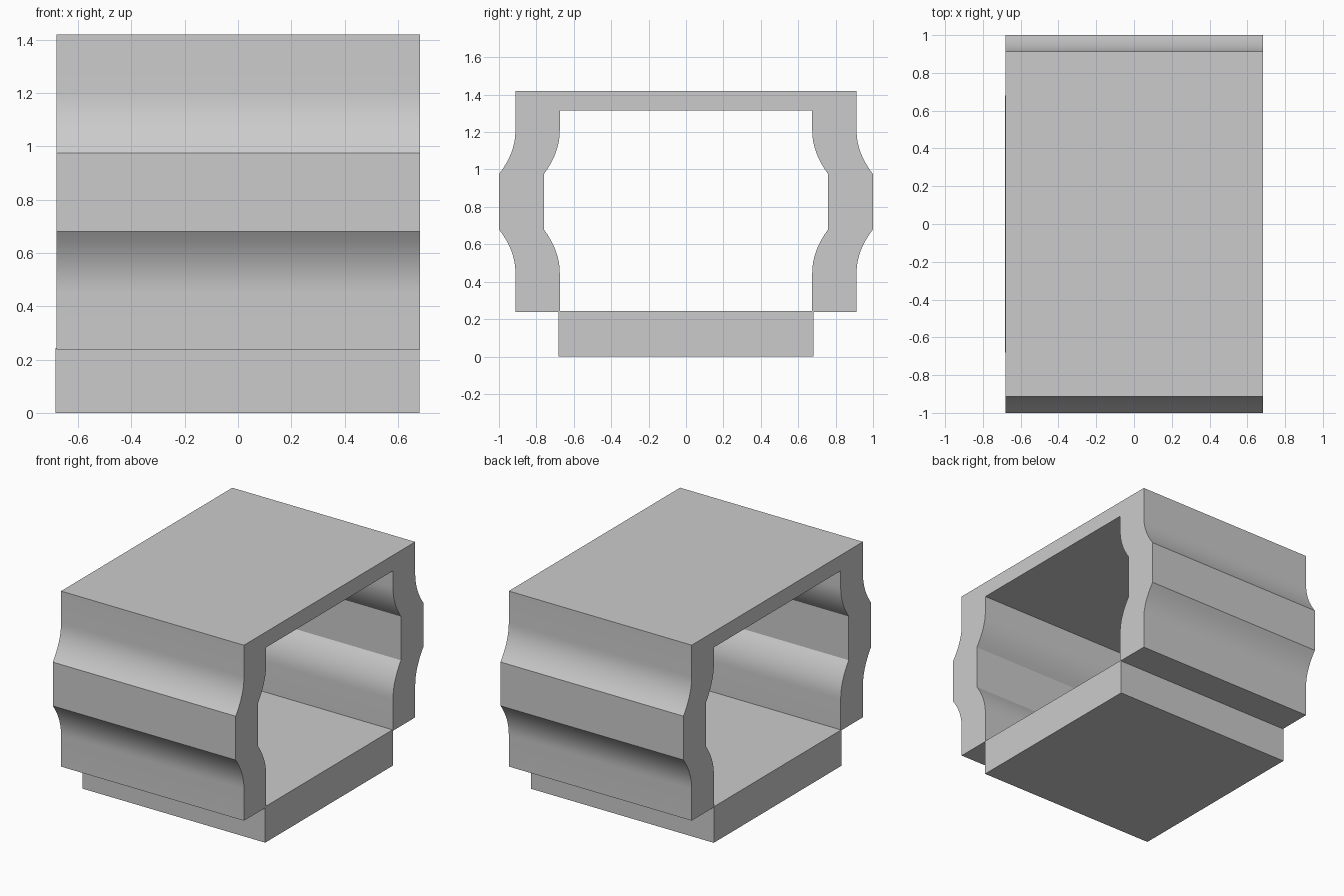
import bpy
import bmesh
from math import radians

# Remove the default cube
cube = bpy.data.objects.get("Cube")
if cube:
    bpy.data.objects.remove(cube, do_unlink=True)

# Single grey material
grey = bpy.data.materials.new("plain grey")
grey.use_nodes = True
colour = (0.6, 0.6, 0.6, 1)
grey.diffuse_color = colour
grey.node_tree.nodes["Principled BSDF"].inputs["Base Color"].default_value = colour


def extrude_profile(name, profile, x0, x1):
    """Extrude a closed (y, z) outline along x."""
    bm = bmesh.new()
    face = bm.faces.new([bm.verts.new((x0, y, z)) for y, z in profile])
    result = bmesh.ops.extrude_face_region(bm, geom=[face])
    moved = [v for v in result["geom"] if isinstance(v, bmesh.types.BMVert)]
    bmesh.ops.translate(bm, verts=moved, vec=(x1 - x0, 0, 0))
    bmesh.ops.recalc_face_normals(bm, faces=bm.faces)
    mesh = bpy.data.meshes.new(name)
    bm.to_mesh(mesh)
    bm.free()
    mesh.materials.append(grey)
    obj = bpy.data.objects.new(name, mesh)
    bpy.context.collection.objects.link(obj)
    bpy.ops.object.select_all(action="DESELECT")
    obj.select_set(True)
    bpy.context.view_layer.objects.active = obj
    bpy.ops.object.shade_smooth_by_angle(angle=radians(20))
    return obj


def wall_line(y, bulge, bottom, top, steps=8):
    """Wall outline from bottom to top with a flat-faced bulge and flared shoulders."""
    ts = [i / steps for i in range(steps + 1)]
    lower = [(y + bulge * t * t, 0.45 + 0.23 * t) for t in ts]
    upper = [(y + bulge * t * t, 1.205 - 0.23 * t) for t in reversed(ts)]
    return [(y, bottom)] + lower + upper + [(y, top)]


def mirrored(line):
    return [(-y, z) for y, z in reversed(line)]


# Arched shell: bulging side walls joined by a flat roof
outer = wall_line(0.912, 0.088, 0.237, 1.42)
inner = wall_line(0.675, 0.085, 0.237, 1.315)
shell = outer + mirrored(outer) + [(-y, z) for y, z in inner] + inner[::-1]
extrude_profile("shell", shell, -0.681, 0.683)

# Solid base slab
base = [(-0.681, 0), (0.681, 0), (0.681, 0.243), (-0.681, 0.243)]
extrude_profile("base_slab", base, -0.684, 0.68)
